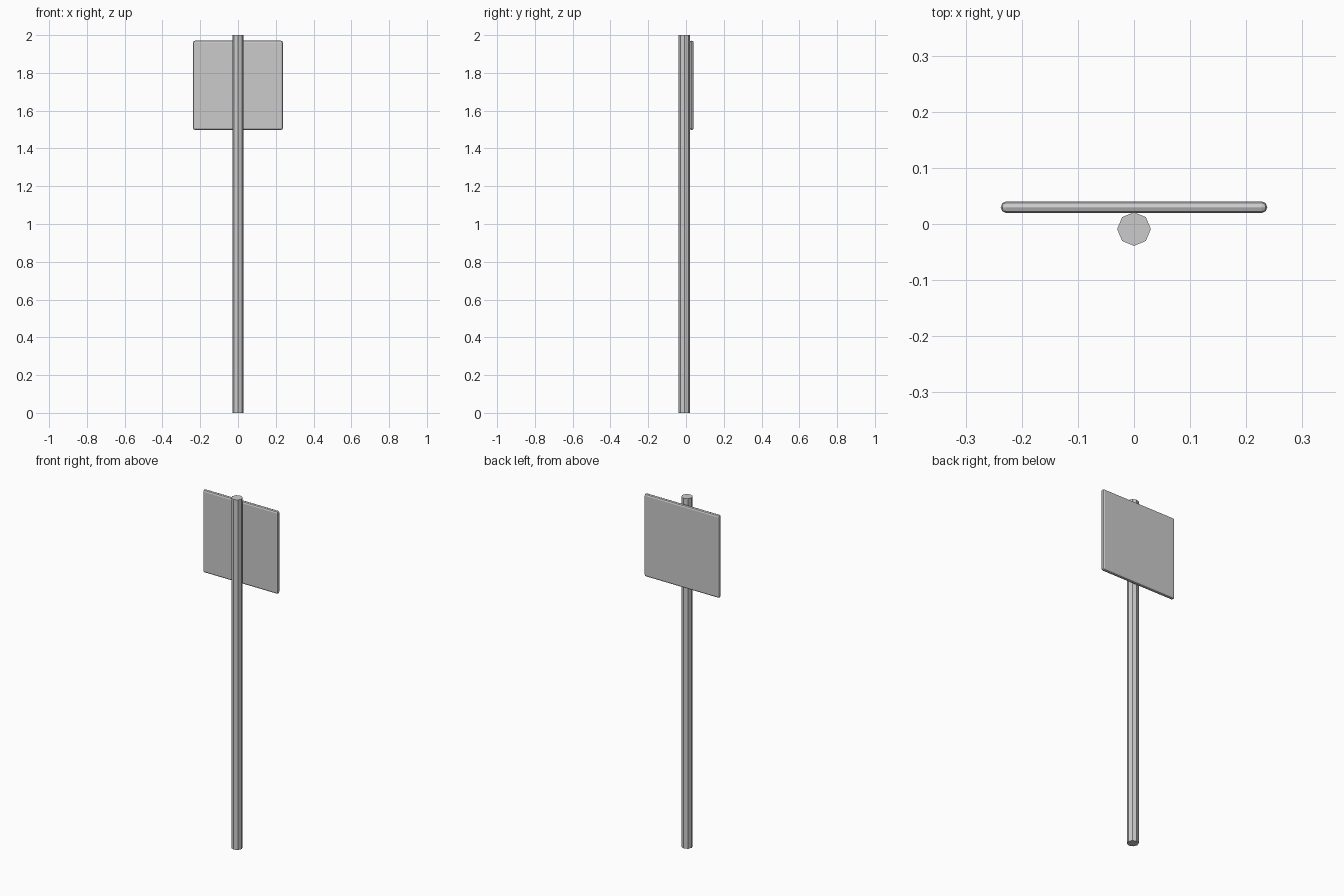
import bpy

if "Cube" in bpy.data.objects:
    bpy.data.objects.remove(bpy.data.objects["Cube"])

# Post: eight-sided straight pole
bpy.ops.mesh.primitive_cylinder_add(vertices=8, radius=0.03, depth=2.0,
                                    location=(0, -0.009, 1.0))
post = bpy.context.object
post.name = "post"

# Sign panel: thin square plate with rounded edges, fixed behind the post
bpy.ops.mesh.primitive_cube_add(size=1, location=(0, 0.03, 1.734))
panel = bpy.context.object
panel.name = "sign_panel"
panel.scale = (0.475, 0.021, 0.473)
bpy.ops.object.transform_apply(location=False, rotation=False, scale=True)
bevel = panel.modifiers.new("rounded_edges", 'BEVEL')
bevel.width = 0.0102
bevel.segments = 2
bevel.limit_method = 'NONE'
